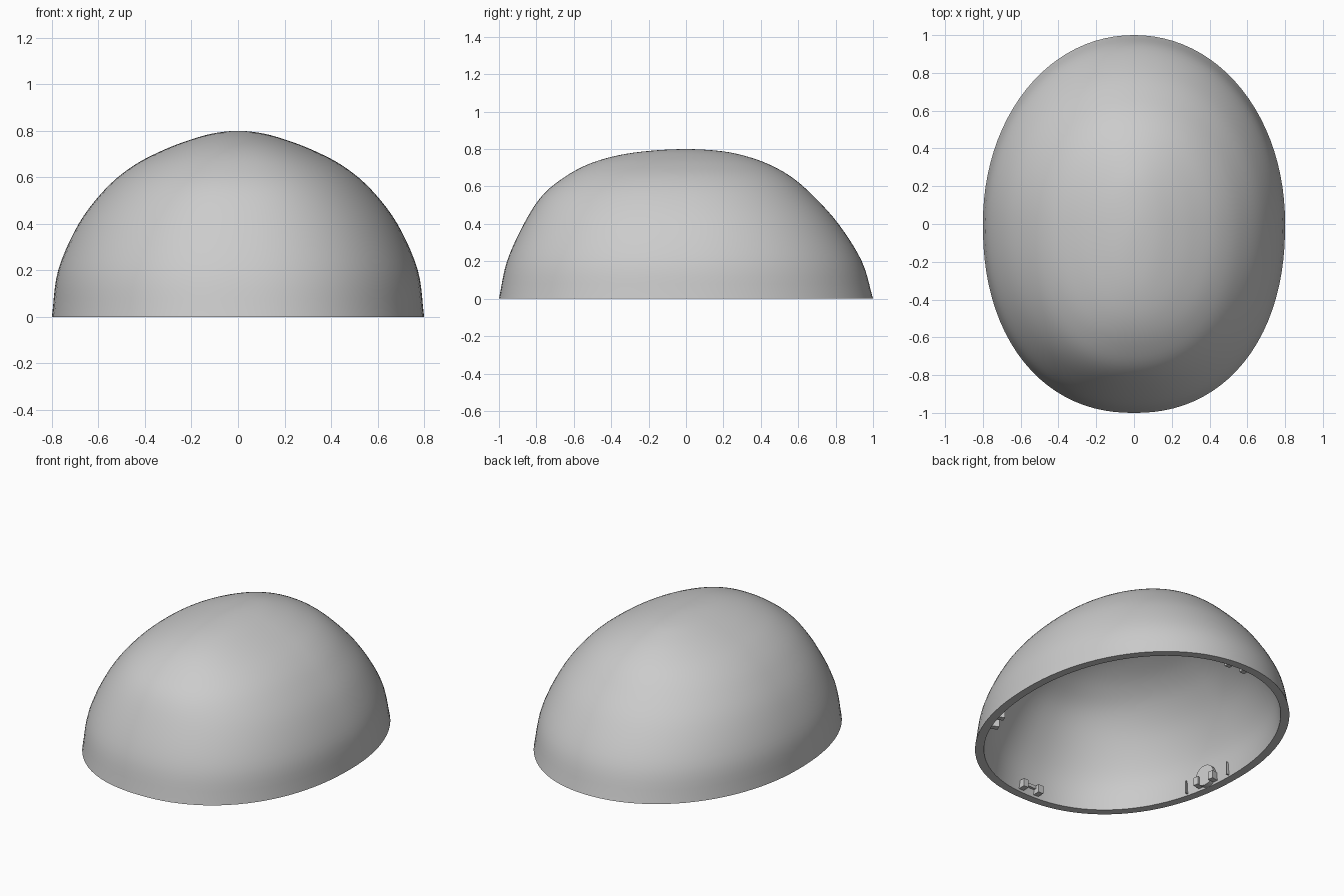
import bpy, bmesh, math
from mathutils import Matrix

cube = bpy.data.objects.get("Cube")
if cube:
    bpy.data.objects.remove(cube, do_unlink=True)

grey = bpy.data.materials.new("plain grey")
grey.use_nodes = True
grey.diffuse_color = (0.6, 0.6, 0.6, 1)
grey.node_tree.nodes["Principled BSDF"].inputs["Base Color"].default_value = (0.6, 0.6, 0.6, 1)


def add_object(name, bm, smooth=False):
    bmesh.ops.recalc_face_normals(bm, faces=bm.faces)
    mesh = bpy.data.meshes.new(name)
    bm.to_mesh(mesh)
    bm.free()
    obj = bpy.data.objects.new(name, mesh)
    bpy.context.collection.objects.link(obj)
    mesh.materials.append(grey)
    if smooth:
        bpy.ops.object.select_all(action="DESELECT")
        obj.select_set(True)
        bpy.context.view_layer.objects.active = obj
        bpy.ops.object.shade_smooth_by_angle(angle=math.radians(40))
    return obj


# Dome profile rows: height, half width, front reach, back reach
ROWS = [(0, .8, 1, 1), (.2, .773, .957, .94), (.4, .685, .867, .815),
        (.55, .57, .77, .68), (.65, .45, .65, .565), (.72, .315, .52, .44),
        (.765, .195, .37, .31), (.79, .1, .2, .18), (.8, 0, 0, 0)]
SEGMENTS, STEPS = 96, 5


def smooth_rows():
    """Catmull-Rom through the rows, mirrored over the crown."""
    first = tuple(2 * a - b for a, b in zip(ROWS[0], ROWS[1]))
    z, w, f, b = ROWS[-2]
    pts = [first] + ROWS + [(z, -w, -f, -b)]
    out = []
    for p0, p1, p2, p3 in zip(pts, pts[1:], pts[2:], pts[3:]):
        for i in range(STEPS):
            t = i / STEPS
            out.append(tuple(b + t / 2 * (c - a + t * (2*a - 5*b + 4*c - d + t * (3*b - 3*c + d - a)))
                             for a, b, c, d in zip(p0, p1, p2, p3)))
    return out


def outline(angle, width, front, back):
    """Egg-shaped plan section, slightly squarer at the front."""
    c, s = math.cos(angle), math.sin(angle)
    n = 2.2 if s < 0 else 2.05
    k = (abs(c) ** n + abs(s) ** n) ** (-1 / n)
    return width * c * k, (front if s < 0 else back) * s * k


# Hollow shell: outer skin, flat rim and inner skin
WALL = .05
bm = bmesh.new()


def skin(inset):
    rings = []
    for z, w, f, b in smooth_rows():
        kw, kl = 1 - inset / .8, 1 - inset
        rings.append([bm.verts.new((*outline(math.tau * i / SEGMENTS, w * kw, f * kl, b * kl), z * kw))
                      for i in range(SEGMENTS)])
    for low, high in zip(rings, rings[1:]):
        join(low, high)
    crown = bm.verts.new((0, 0, .8 - inset))
    for i in range(SEGMENTS):
        bm.faces.new((rings[-1][i - 1], rings[-1][i], crown))
    return rings[0]


def join(a, b):
    for i in range(SEGMENTS):
        bm.faces.new((a[i - 1], a[i], b[i], b[i - 1]))


join(skin(0), skin(WALL))
add_object("dome_shell", bm, smooth=True)


# Inner fittings, placed in a frame whose x runs along the wall and y points inward
def wall_frame(x, y):
    angle = math.atan2(y, x / .8)
    px, py = outline(angle, .8 - WALL, 1 - WALL, 1 - WALL)
    normal = math.atan2(py / (1 - WALL) ** 2, px / (.8 - WALL) ** 2)
    return Matrix.Translation((px, py, 0)) @ Matrix.Rotation(normal + math.pi / 2, 4, "Z")


def add_box(bm, frame, centre, size):
    bmesh.ops.create_cube(bm, size=1, matrix=frame @ Matrix.Translation(centre)
                          @ Matrix.Diagonal((*size, 1)))


def add_clip(name, frame):
    bm = bmesh.new()
    for side in (-1, 1):
        add_box(bm, frame, (side * .055, .015, .04), (.035, .07, .05))
    add_box(bm, frame, (0, .005, .055), (.08, .04, .02))
    add_object(name, bm)


CLIPS = {"back_clip": (0, .95), "front_clip": (0, -.95),
         "left_clip": (.63, -.42), "right_clip": (-.71, -.2)}
for name, spot in CLIPS.items():
    add_clip(name, wall_frame(*spot))

# Round latch plate above the right clip
bm = bmesh.new()
frame = wall_frame(*CLIPS["right_clip"])
bmesh.ops.create_cone(bm, cap_ends=True, segments=24, radius1=.065, radius2=.065, depth=.05,
                      matrix=frame @ Matrix.Translation((0, .01, .065)) @ Matrix.Rotation(math.pi / 2, 4, "X"))
add_object("latch_plate", bm)

# Thin ribs either side of the latch
for name, y in (("front_rib", -.36), ("back_rib", -.04)):
    bm = bmesh.new()
    add_box(bm, wall_frame(-.71, y), (0, .005, .05), (.008, .03, .08))
    add_object(name, bm)
